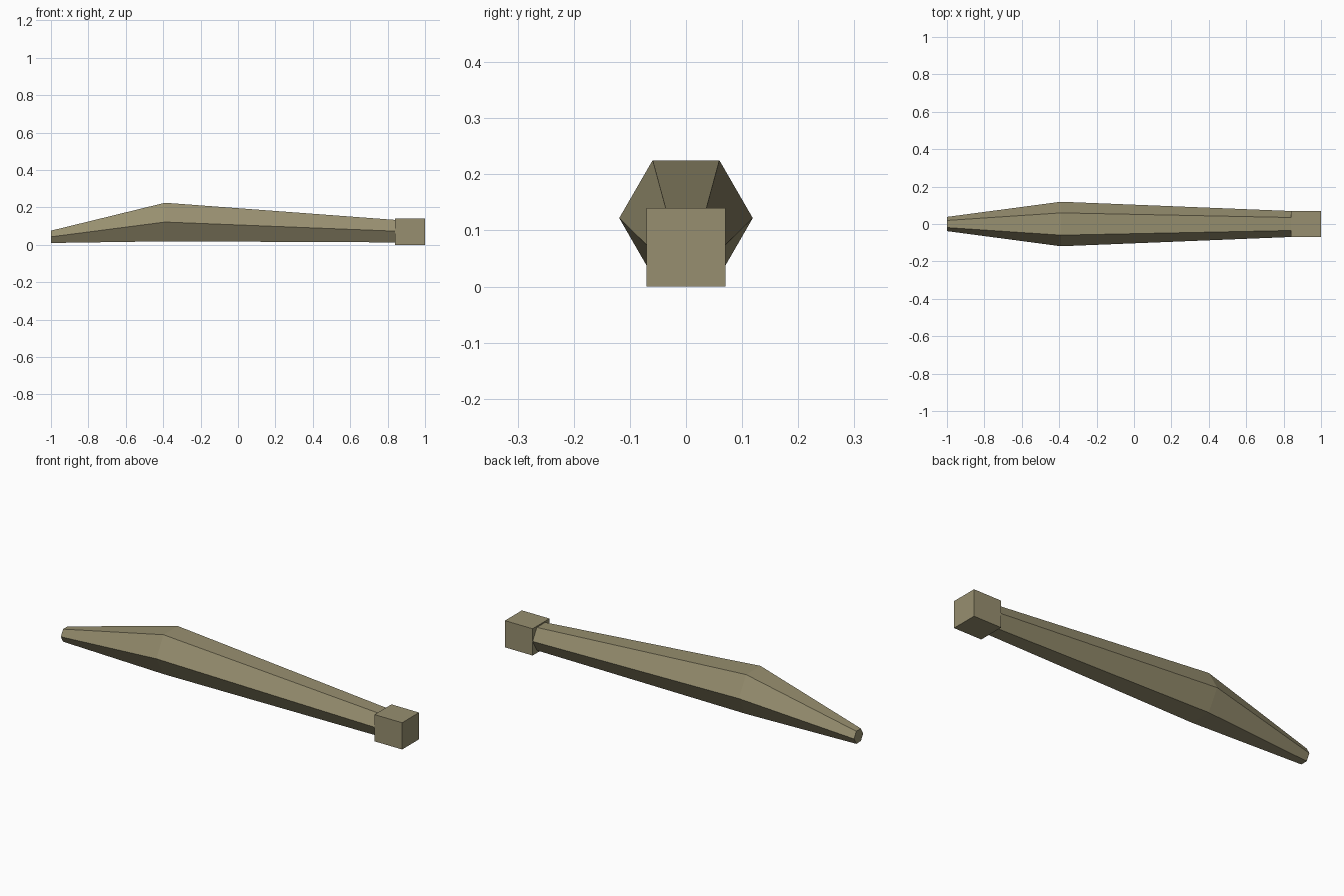
import bpy, bmesh, math

if "Cube" in bpy.data.objects:
    bpy.data.objects.remove(bpy.data.objects["Cube"])

mat = bpy.data.materials.new("olive_tan")
mat.diffuse_color = (0.31, 0.275, 0.16, 1)
mat.use_nodes = True
mat.node_tree.nodes["Principled BSDF"].inputs["Base Color"].default_value = mat.diffuse_color


def make_object(name, bm):
    bmesh.ops.recalc_face_normals(bm, faces=bm.faces[:])
    mesh = bpy.data.meshes.new(name)
    bm.to_mesh(mesh)
    bm.free()
    mesh.materials.append(mat)
    obj = bpy.data.objects.new(name, mesh)
    bpy.context.collection.objects.link(obj)
    return obj


# Tapered six-sided shaft: (x, centre height, radius) of each section
sections = [(-1.0, 0.043, 0.038), (-0.39, 0.122, 0.119), (0.85, 0.073, 0.069)]
bm = bmesh.new()
rings = []
for x, z, r in sections:
    rings.append([bm.verts.new((x, r * math.cos(i * math.pi / 3),
                                z + r * math.sin(i * math.pi / 3)))
                  for i in range(6)])
for a, b in zip(rings, rings[1:]):
    for i in range(6):
        j = (i + 1) % 6
        bm.faces.new((a[i], a[j], b[j], b[i]))
bm.faces.new(rings[0])
bm.faces.new(rings[-1])
make_object("tapered_shaft", bm)

# Square block at the narrow end
bm = bmesh.new()
bmesh.ops.create_cube(bm, size=1)
bmesh.ops.scale(bm, vec=(0.16, 0.14, 0.14), verts=bm.verts)
bmesh.ops.translate(bm, vec=(0.92, 0, 0.07), verts=bm.verts)
make_object("end_block", bm)
